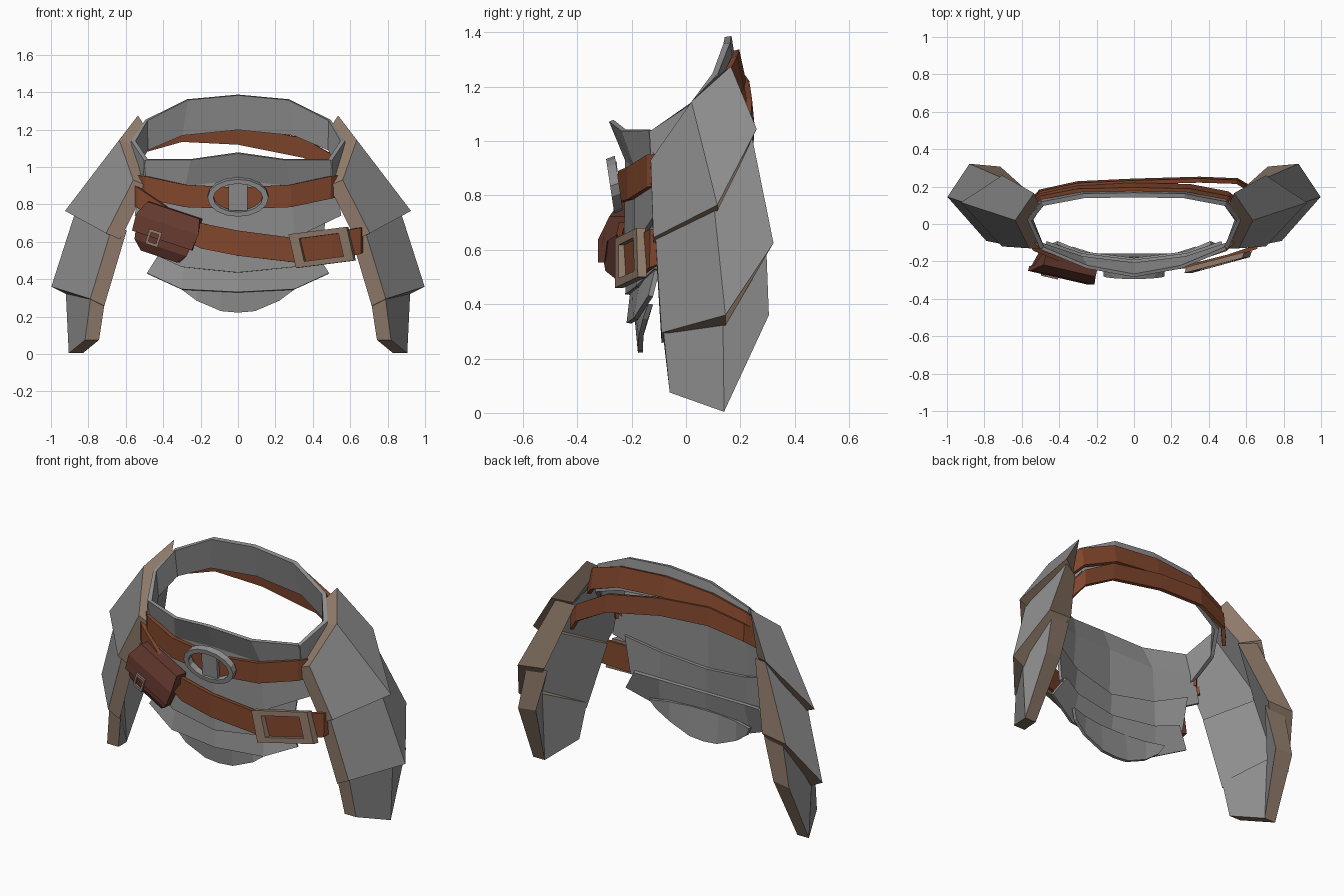
import bpy, bmesh, math
from mathutils import Vector, Matrix

if "Cube" in bpy.data.objects:
    bpy.data.objects.remove(bpy.data.objects["Cube"])


def mat(name, rgb):
    m = bpy.data.materials.new(name)
    m.diffuse_color = (*rgb, 1)
    m.use_nodes = True
    m.node_tree.nodes["Principled BSDF"].inputs["Base Color"].default_value = m.diffuse_color
    return m


STEEL = mat("grey steel", (0.27, 0.27, 0.27))
RIM = mat("tan trim", (0.275, 0.195, 0.143))
LEATHER = mat("red brown leather", (0.22, 0.062, 0.026))
POUCH = mat("dark leather", (0.125, 0.04, 0.027))


def make(name, verts, faces, mats, thick=0, rule=None):
    me = bpy.data.meshes.new(name)
    me.from_pydata([tuple(v) for v in verts], [], faces)
    for m in mats:
        me.materials.append(m)
    if rule:
        for p in me.polygons:
            p.material_index = rule(p.index)
    bm = bmesh.new()
    bm.from_mesh(me)
    bmesh.ops.recalc_face_normals(bm, faces=bm.faces)
    bm.to_mesh(me)
    bm.free()
    ob = bpy.data.objects.new(name, me)
    bpy.context.collection.objects.link(ob)
    if thick:
        s = ob.modifiers.new("thickness", 'SOLIDIFY')
        s.thickness, s.offset = thick, 0
    return ob


def grid(name, rows, m, thick):
    """Thick sheet through rows of points."""
    n = len(rows[0])
    verts = [p for r in rows for p in r]
    faces = [(r * n + i, r * n + i + 1, (r + 1) * n + i + 1, (r + 1) * n + i)
             for r in range(len(rows) - 1) for i in range(n - 1)]
    return make(name, verts, faces, [m], thick)


def mirrored(half):
    """Half row starting at x = 0 becomes a full row."""
    return [(-p[0], *p[1:]) for p in half[:0:-1]] + list(half)


def strap(name, pts, lean=0):
    """Leather ribbon; points are x, y, top z, bottom z; lean shifts the bottom in y."""
    grid(name, [[(x, y, t) for x, y, t, b in pts], [(x, y + lean, b) for x, y, t, b in pts]],
         LEATHER, 0.022)


def prism_ring(name, outer, inner, depth, m):
    """Frame between two outlines, extruded along depth."""
    n = len(outer)
    d = Vector(depth)
    o, i = [Vector(p) for p in outer], [Vector(p) for p in inner]
    verts = o + i + [p + d for p in o] + [p + d for p in i]
    faces = []
    for k in range(n):
        j = (k + 1) % n
        faces += [(k, j, n + j, n + k), (2*n + k, 2*n + j, 3*n + j, 3*n + k),
                  (k, j, 2*n + j, 2*n + k), (n + k, n + j, 3*n + j, 3*n + k)]
    return make(name, verts, faces, [m])


# Overlapping front plates
PLATES = {
    "belly_plate": [
        [(0, -.275, 1.075), (.25, -.23, 1.04), (.49, -.13, 1.04)],
        [(0, -.215, .93), (.28, -.18, .9), (.52, -.1, .9)],
        [(0, -.22, .58), (.3, -.18, .62), (.55, -.1, .74)]],
    "upper_skirt_plate": [
        [(0, -.2, .64), (.28, -.165, .68), (.47, -.1, .75)],
        [(0, -.215, .435), (.3, -.175, .465), (.44, -.11, .53)]],
    "middle_skirt_plate": [
        [(0, -.19, .5), (.28, -.155, .52), (.41, -.1, .55)],
        [(0, -.21, .33), (.3, -.185, .345), (.485, -.13, .43)]],
    "lower_skirt_plate": [
        [(0, -.185, .4), (.09, -.185, .4), (.22, -.165, .4), (.33, -.13, .4)],
        [(0, -.168, .222), (.09, -.168, .23), (.22, -.165, .285), (.3, -.15, .345)]],
}
for name, rows in PLATES.items():
    grid(name, [mirrored(r) for r in rows], STEEL, 0.018)

# Waist band around sides and back
grid("waist_band", [
    mirrored([(0, .155, 1.385), (.27, .15, 1.36), (.49, .108, 1.25), (.56, .02, 1.14), (.49, -.13, 1.035)]),
    mirrored([(0, .185, 1.2), (.3, .18, 1.17), (.49, .13, 1.09), (.55, .02, .99), (.5, -.12, .84)])],
    STEEL, 0.025)

# Belts, each in a front and a back length tucked under the side guards
strap("upper_belt_front", mirrored([(0, -.24, .89, .775), (.28, -.205, .905, .785),
                                    (.49, -.135, .95, .83), (.53, -.09, .955, .84)]))
strap("upper_belt_back", mirrored([(0, .185, 1.335, 1.22), (.3, .178, 1.31, 1.195),
                                   (.5, .14, 1.235, 1.115), (.55, .1, 1.18, 1.06)]), 0.025)
strap("lower_belt_front", [
    (-.56, -.1, .91, .80), (-.53, -.135, .89, .78), (-.37, -.2, .78, .66), (-.2, -.235, .70, .565),
    (0, -.245, .66, .525), (.3, -.225, .62, .49), (.5, -.175, .65, .5), (.65, -.125, .675, .535),
    (.665, -.09, .68, .55)])
strap("lower_belt_back", [
    (.61, .19, .96, .86), (.55, .225, 1.04, .94), (.35, .232, 1.155, 1.05), (0, .222, 1.22, 1.12),
    (-.3, .208, 1.24, 1.135), (-.5, .165, 1.18, 1.08), (-.56, .1, 1.12, 1.02)], 0.01)

# Side guards: three thick ridged tiers, each given as front, ridge, back corners,
# with the drop of the inner bottom edge and the inner shift of both back corners
TIERS = {
    "upper_side_guard": (.032, (-.035, -.075, -.055), (-.10, -.065, -.025), [
        [(.56, -.13, .93), (.635, .02, 1.145), (.535, .165, 1.275)],
        [(.705, -.12, .645), (.925, .115, .765), (.705, .26, 1.045)]]),
    "middle_side_guard": (.038, (-.10, -.045, -.02), (-.165, -.015, .015), [
        [(.67, -.115, .69), (.86, .10, .79), (.69, .24, 1.03)],
        [(.79, -.09, .295), (.998, .145, .36), (.88, .322, .625)]]),
    "lower_side_guard": (.0, (-.13, -.01, 0), (-.11, -.01, .01), [
        [(.785, -.085, .32), (.925, .135, .42), (.84, .295, .62)],
        [(.818, -.06, .075), (.905, .14, .004), (.89, .305, .36)]]),
}
for name, (drop, back_top, back_low, (top, bottom)) in TIERS.items():
    outer = top + bottom
    shift = [(-.075, 0, -.03)] * 2 + [back_top] + [(-.075, 0, -drop)] * 2 + [back_low]
    inner = [Vector(p) + Vector(d) for p, d in zip(outer, shift)]
    faces = [(0, 1, 4, 3), (1, 2, 5, 4), (6, 7, 10, 9), (7, 8, 11, 10)]
    loop = [0, 1, 2, 5, 4, 3]
    faces += [(a, b, b + 6, a + 6) for a, b in zip(loop, loop[1:] + loop[:1])]
    for side, s in (("right", 1), ("left", -1)):
        make(f"{name}_{side}", [(s * x, y, z) for x, y, z in outer + inner], faces,
             [STEEL, RIM], rule=lambda i: 0 if i < 4 else 1)


# Oval buckle with a centre bar
def oval(rx, rz, n=16):
    return [(rx * math.cos(a), -.247 - .15 * rz * math.sin(a), .846 + rz * math.sin(a))
            for a in (2 * math.pi * k / n for k in range(n))]


prism_ring("oval_buckle", oval(.163, .1), oval(.132, .076), (0, -.032, -.012), STEEL)
grid("oval_buckle_bar", [[(-.05, -.265, .925), (.05, -.265, .925)],
                         [(-.05, -.252, .767), (.05, -.252, .767)]], STEEL, 0.02)


# Square buckle on the lower belt
def inset(quad, f):
    c = sum((Vector(p) for p in quad), Vector()) / 4
    return [c + (Vector(p) - c) * f for p in quad]


quad = [(.28, -.23, .64), (.59, -.15, .68), (.63, -.145, .5), (.32, -.23, .46)]
prism_ring("square_buckle", quad, inset(quad, .68), (-.01, -.032, 0), RIM)

# Pouch: tapered body, overhanging flap, small clasp
PLACE = Matrix.Translation((-.377, -.212, .645)) @ Matrix.Rotation(math.radians(-13), 4, 'Z') \
    @ Matrix.Rotation(math.radians(18), 4, 'Y')


def pouch_part(name, prof):
    """Profile points are half width, depth, height."""
    n = len(prof)
    verts = [PLACE @ Vector((s * w, y, z)) for s in (-1, 1) for w, y, z in prof]
    faces = [tuple(range(n)), tuple(range(n, 2 * n))]
    faces += [(i, (i + 1) % n, n + (i + 1) % n, n + i) for i in range(n)]
    make(name, verts, faces, [POUCH])


pouch_part("pouch_body", [(.15, .035, .11), (.15, -.03, .11), (.168, -.065, .03),
                          (.15, -.06, -.08), (.105, -.03, -.13), (.105, .035, -.13)])
pouch_part("pouch_flap", [(.15, .04, .13), (.15, -.03, .13), (.18, -.072, .05), (.172, -.08, -.04),
                          (.172, -.055, -.04), (.17, -.04, .04), (.15, .04, .09)])


def square(h):
    return [PLACE @ Vector((x * h - .048, -.078, z * h * 1.15 - .042))
            for x, z in ((-1, 1), (1, 1), (1, -1), (-1, -1))]


prism_ring("pouch_clasp", square(.036), square(.022), (0, -.012, 0), RIM)
